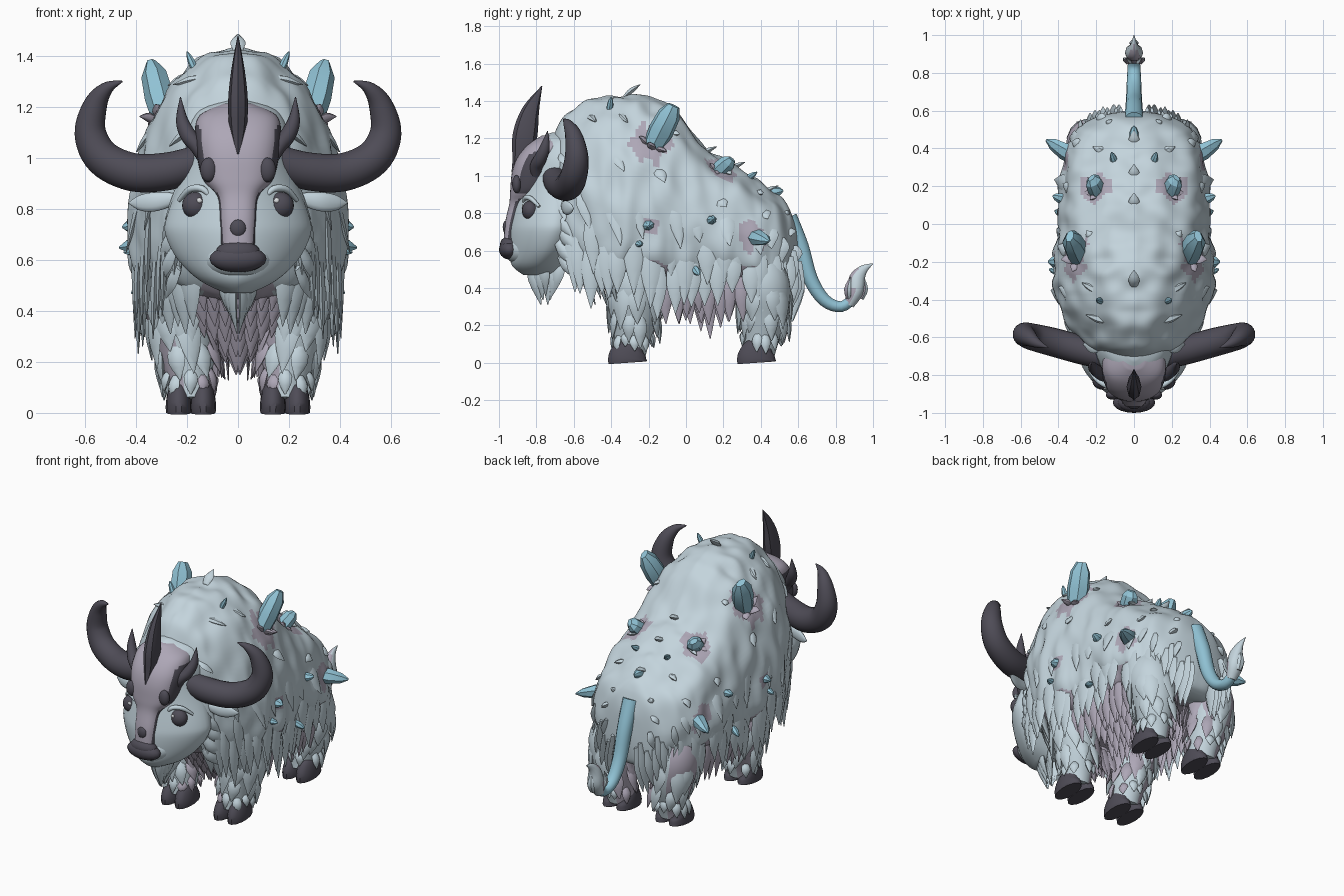
import bpy, bmesh, math, random
from mathutils import Vector, noise

random.seed(4)
if "Cube" in bpy.data.objects:
    bpy.data.objects.remove(bpy.data.objects["Cube"], do_unlink=True)


def material(name, r, g, b):
    m = bpy.data.materials.new(name)
    m.use_nodes = True
    m.diffuse_color = (r, g, b, 1)
    m.node_tree.nodes["Principled BSDF"].inputs["Base Color"].default_value = (r, g, b, 1)
    return m


PALE = material("pale blue fur", .55, .66, .72)
LILAC = material("lilac fur", .42, .385, .47)
DARK = material("charcoal horn", .077, .072, .094)
BLUE = material("ice blue", .28, .54, .66)
WHITE = material("eye glint", .9, .92, .95)


def at(rows, t):
    """Smooth interpolation through rows at index t."""
    n = len(rows)
    i = max(0, min(int(t), n - 2))
    f = t - i
    p = [rows[max(0, min(n - 1, i + k))] for k in (-1, 0, 1, 2)]
    return [b + .5 * f * (c - a + f * (2*a - 5*b + 4*c - d + f * (3*(b - c) + d - a)))
            for a, b, c, d in zip(*p)]


def dense(rows, steps):
    n = (len(rows) - 1) * steps
    return [at(rows, i / steps) for i in range(n + 1)]


def loft(bm, rings):
    vs = [[bm.verts.new(p) for p in ring] for ring in rings]
    n = len(vs[0])
    for a, b in zip(vs, vs[1:]):
        for i in range(n):
            j = (i + 1) % n
            bm.faces.new((a[i], a[j], b[j], b[i]))
    bm.faces.new(vs[0])
    bm.faces.new(vs[-1])


def sweep(bm, rows, ref=(1, 0, 0), sides=12, steps=4):
    """Tube along rows of x, y, z, radius along ref, radius across it."""
    rows = dense(rows, steps)
    pts = [Vector(r[:3]) for r in rows]
    rings = []
    for i, p in enumerate(pts):
        t = (pts[min(i + 1, len(pts) - 1)] - pts[max(i - 1, 0)]).normalized()
        u = Vector(ref)
        u = (u - t * u.dot(t)).normalized()
        v = t.cross(u)
        ru, rv = (max(.001, q) for q in rows[i][3:])
        rings.append([p + u * ru * math.cos(k * math.tau / sides) + v * rv * math.sin(k * math.tau / sides)
                      for k in range(sides)])
    loft(bm, rings)


def lock(bm, base, tip, out, w, bulge=.015):
    """Pointed, flattened lock of fur."""
    mid = base.lerp(tip, .45) + out * bulge
    ref = out.cross(tip - base)
    sweep(bm, [(*base, w * .6, .01), (*mid, w, .016), (*tip, .002, .002)], ref, 6, 3)


def ball(bm, c, r, seg=20):
    made = bmesh.ops.create_uvsphere(bm, u_segments=seg, v_segments=seg // 2, radius=1)["verts"]
    for v in made:
        v.co = Vector(c) + Vector([a * b for a, b in zip(v.co, r)])


def finish(name, bm, mats, rule=None, mirror=False, angle=45):
    if mirror:
        copy = bmesh.ops.duplicate(bm, geom=bm.verts[:] + bm.edges[:] + bm.faces[:])["geom"]
        for v in copy:
            if isinstance(v, bmesh.types.BMVert):
                v.co.x *= -1
    bmesh.ops.recalc_face_normals(bm, faces=bm.faces)
    for f in bm.faces:
        f.smooth = True
        if rule:
            f.material_index = int(rule(f.calc_center_median(), f.normal))
    for e in bm.edges:
        e.smooth = e.calc_face_angle(0) < math.radians(angle)
    mesh = bpy.data.meshes.new(name)
    bm.to_mesh(mesh)
    bm.free()
    for m in mats:
        mesh.materials.append(m)
    ob = bpy.data.objects.new(name, mesh)
    bpy.context.collection.objects.link(ob)


# Body: y, half width, top, widest height, bottom
BODY = [(-.72, .10, 1.2, 1, .78), (-.66, .24, 1.31, .9, .58), (-.55, .34, 1.39, .8, .47),
        (-.4, .405, 1.43, .75, .42), (-.2, .42, 1.42, .72, .4), (-.05, .41, 1.34, .7, .4),
        (.1, .4, 1.16, .7, .4), (.25, .395, 1.06, .68, .4), (.4, .36, .97, .65, .38),
        (.49, .3, .9, .63, .36), (.55, .22, .83, .6, .38), (.585, .12, .75, .58, .42), (.6, .03, .67, .57, .5)]
# Lilac skin around the crystals
PATCHES = [((.3, -.19, 1.17), .11), ((.2, .18, 1.02), .09), ((.4, -.2, .74), .055), ((.35, .34, .68), .08)]


def surf(t, deg):
    y, w, top, mid, low = at(BODY, t)
    s, c = math.sin(math.radians(deg)), math.cos(math.radians(deg))
    if c < 0:
        x, z = w * math.copysign(abs(s) ** .65, s), mid - (mid - low) * abs(c) ** .65
    else:
        x, z = w * s, mid + (top - mid) * c
    p = Vector((x, y, z))
    n = Vector((x, 0, z - mid)).normalized()
    lump = noise.noise(Vector((abs(x) * 9, y * 11, z * 6)))
    return p + n * .026 * lump, n


def body_rule(c, n):
    p = Vector((abs(c.x), c.y, c.z))
    ragged = 1 + .5 * noise.noise(p * 22)
    bare = any((p - Vector(q)).length < r * ragged for q, r in PATCHES)
    return bare or (n.z < -.45 and -.42 < c.y < .42) or (c.y < -.4 and c.z < .64 and p.x < .14)


bm = bmesh.new()
loft(bm, [[surf(i / 14, k * 360 / 130)[0] for k in range(130)] for i in range(len(BODY) * 14 - 13)])
finish("body", bm, [PALE, LILAC], body_rule)

# Legs and cloven hooves
LEG = [(.185, 0, .05, .08, .085), (.188, .01, .12, .088, .095), (.21, .02, .28, .118, .13),
       (.235, .015, .42, .13, .14), (.215, -.01, .54, .1, .11), (.2, -.04, .64, .04, .05)]
pale, lilac = bmesh.new(), bmesh.new()
legs, hooves = bmesh.new(), bmesh.new()
for y0, dx, dy in ((-.3, 0, .01), (.39, -.005, .012)):
    rows = [(x + dx, y + y0 + dy * (z > .2), z, a, b) for x, y, z, a, b in LEG]
    sweep(legs, rows, sides=20)
    for toe in (-1, 1):
        sweep(hooves, [(.185 + toe * .048, y0 + fy, z, a, b) for fy, z, a, b in
                       ((-.012, .0, .049, .104), (-.012, .025, .051, .106), (0, .07, .046, .09),
                        (.015, .1, .035, .06))], sides=14)
    # Locks hanging around each leg
    for z, n, length in ((.16, 10, .085), (.27, 9, .15), (.4, 9, .22), (.5, 9, .25)):
        t = next(i / 20 for i in range(101) if at(rows, i / 20)[2] >= z)
        x, y, _, a, b = at(rows, t)
        for k in range(n):
            ang = (k + random.random() * .6) * math.tau / n
            out = Vector((math.cos(ang), math.sin(ang), 0))
            base = Vector((x + out.x * a * .88, y + out.y * b * .88, z + random.uniform(-.02, .02)))
            tip = base + out * .02 - Vector((.03 * (z > .2), 0, length * random.uniform(.8, 1.2)))
            lock(lilac if out.x < -.5 else pale, base, tip, out, .015 + length * .15, .006)
finish("legs", legs, [PALE, LILAC], lambda c, n: n.x * c.x < 0 and abs(n.x) > .4, mirror=True)
finish("hooves", hooves, [DARK], mirror=True)

# Body coat: small tufts above, long locks along the lower edge
for deg, first, last, n, length, w in ((30, 2, 9.3, 6, .09, .022), (55, 1.2, 9.6, 6, .15, .034),
                                       (75, 1, 10.3, 11, .25, .05), (92, 1, 10.9, 17, .27, .055),
                                       (108, 1.2, 11.2, 20, .23, .05)):
    for k in range(n):
        t = first + (last - first) * (k + random.uniform(-.3, .3)) / (n - 1)
        base, out = surf(t, deg + random.uniform(-7, 7))
        size = length * random.uniform(.8, 1.25) * (1.15 if t < 4.5 else 1)
        end, _ = surf(t + .25, deg + size * 85)
        if deg > 85:
            end = base - Vector((base.x * .09, .02 * (t > 9), size))
        lock(pale, base - out * .028, end + out * .02, out, w, .003)
# Spine tufts
for t, rise in ((3.6, .05), (6.2, .03), (7.2, .03), (8.6, .03)):
    base, out = surf(t, 0)
    lock(pale, base + Vector((0, -.05, -.015)), base + Vector((0, .035, rise)), Vector((0, 0, 1)), .03, .005)
# Chest bib with pale locks beside it, and belly fringe
for k in range(6):
    for j in range(4):
        x = .01 + j * .055
        base = Vector((x, -.55 + k * .05, .66 - k * .06))
        tip = Vector((x * .75, base.y + .07, max(.14 + x * .9, base.z - .26)))
        lock(lilac, base, tip, Vector((.2, -1, 0)), .045, .008)
for k in range(6):
    base = Vector((.19 + k * .03, -.575 + k * .03, .64 - .03 * (k % 2)))
    lock(pale, base, base + Vector((-.015, .06, -.3)), Vector((.4, -1, 0)), .045, .012)
for j, x in enumerate((.04, .14, .24, .31)):
    for k in range(9):
        y = -.17 + k * .057 + random.uniform(-.015, .015)
        base = Vector((x, y, .47))
        drop = random.uniform(.2, .27) + (.08 if j == 0 and 3 < k < 7 else 0)
        lock(lilac, base, Vector((x * .95, y + .01, .47 - drop)), Vector((1, 0, 0)), .04, .005)

# Head: height, half width, front, centre, back
HEAD = [(.47, .05, -.87, -.8, -.7), (.52, .15, -.93, -.78, -.66), (.6, .235, -.945, -.74, -.6),
        (.7, .285, -.95, -.71, -.56), (.77, .28, -.94, -.7, -.55), (.9, .235, -.915, -.68, -.55),
        (1, .21, -.9, -.66, -.55), (1.1, .2, -.865, -.66, -.55), (1.19, .15, -.79, -.66, -.56),
        (1.23, .04, -.72, -.66, -.6)]


def face_ring(row, sides, power):
    z, w, front, mid, back = row
    ring = []
    for k in range(sides):
        s, c = math.sin(k * math.tau / sides), math.cos(k * math.tau / sides)
        reach = (mid - front) * c ** power if c > 0 else (back - mid) * c
        ring.append((w * math.copysign(abs(s) ** (power if c > 0 else 1), s), mid - reach, z))
    return ring


bm = bmesh.new()
loft(bm, [face_ring(r, 40, 1.25) for r in dense(HEAD, 4)])
finish("head", bm, [PALE])
bm = bmesh.new()
sweep(bm, [(0, -.72, .63, .2, .13), (0, -.85, .61, .15, .1), (0, -.92, .6, .105, .07),
           (0, -.95, .6, .06, .045)], sides=24)
finish("muzzle", bm, [PALE])

# Bony face mask, dark along its sides
MASK = [(.64, .066, -.975, -.92, -.87), (.75, .075, -.967, -.89, -.84), (.85, .086, -.945, -.86, -.8),
        (.92, .14, -.94, -.82, -.76), (1.02, .162, -.93, -.79, -.7), (1.1, .17, -.9, -.75, -.66),
        (1.17, .15, -.84, -.72, -.62), (1.215, .06, -.77, -.68, -.62)]
bm = bmesh.new()
loft(bm, [face_ring(r, 40, .8) for r in dense(MASK, 5)])
finish("face_mask", bm, [LILAC, DARK], lambda c, n: abs(n.x) > .78 and c.z < 1.13)
bm = bmesh.new()
sweep(bm, [(.14, -.8, 1.0, .02, .03), (.165, -.8, 1.05, .028, .034), (.195, -.78, 1.09, .032, .034),
           (.22, -.755, 1.15, .024, .027), (.226, -.74, 1.24, .002, .002)])
finish("mask_prongs", bm, [DARK], mirror=True)
bm = bmesh.new()
ball(bm, (.115, -.905, .955), (.034, .025, .048))
finish("mask_sockets", bm, [DARK], mirror=True)
bm = bmesh.new()
ball(bm, (0, -.945, .605), (.112, .055, .053))
ball(bm, (0, -.945, .63), (.088, .05, .047))
ball(bm, (0, -.962, .725), (.032, .018, .035))
finish("nose", bm, [DARK])

# Eyes
bm = bmesh.new()
ball(bm, (.166, -.832, .815), (.054, .045, .053))
finish("eyes", bm, [DARK], mirror=True)
bm = bmesh.new()
ball(bm, (.152, -.872, .835), (.011, .006, .011), 10)
finish("eye_glints", bm, [WHITE], mirror=True)
bm = bmesh.new()
sweep(bm, [(.105, -.865, .845, .008, .008), (.14, -.86, .88, .013, .013), (.19, -.83, .878, .013, .013),
           (.232, -.785, .835, .008, .008)])
finish("brows", bm, [PALE], mirror=True)

# Ears
bm = bmesh.new()
sweep(bm, [(.23, -.66, .845, .018, .01), (.32, -.645, .83, .037, .016),
           (.385, -.62, .825, .03, .012), (.43, -.6, .825, .002, .002)], (0, 0, 1))
finish("ears", bm, [PALE], mirror=True)

# Horns
bm = bmesh.new()
sweep(bm, [(.15, -.7, .985, .07, .07), (.27, -.67, .95, .075, .075), (.41, -.63, .945, .076, .076),
           (.53, -.6, 1, .072, .072), (.58, -.585, 1.1, .063, .063), (.56, -.6, 1.21, .047, .047),
           (.515, -.63, 1.275, .026, .026), (.455, -.655, 1.302, .003, .003)], (0, 1, 0), 18, 6)
finish("side_horns", bm, [DARK], mirror=True)
bm = bmesh.new()
sweep(bm, [(0, -.915, 1.01, .01, .02), (0, -.875, 1.1, .032, .055), (0, -.86, 1.22, .039, .066),
           (0, -.83, 1.35, .026, .046), (0, -.77, 1.48, .002, .002)], sides=8)
finish("brow_horn", bm, [DARK], angle=30)

# Beard and cheek locks
for k in range(6):
    x, y = .012 + .022 * (k % 3), -.83 + .035 * k
    lock(pale, Vector((x, y, .56)), Vector((x * .3, y * .35 - .485, .31 + .025 * (k % 3))), Vector((1, -.4, 0)), .036)
for k in range(6):
    z = .92 - k * .07
    x, y = .2 + .055 * math.sin(k * .5), -.69 + .015 * (k % 2)
    lock(pale, Vector((x, y, z)), Vector((x + .05, y + .09, z - .12)), Vector((.8, -.6, 0)), .032, .005)

# Ice crystals: base, tip, width; the broadest are blunt and ringed with lilac fur
SHARDS = [((.285, -.18, 1.15), (.34, -.065, 1.375), .07), ((.185, .16, 1.01), (.225, .245, 1.09), .052),
          ((.3, .345, .68), (.465, .445, .65), .049), ((.37, -.2, .74), (.455, -.2, .73), .038),
          ((.37, .13, .76), (.43, .15, .77), .028), ((.38, -.26, .64), (.45, -.24, .63), .022),
          ((.17, -.41, 1.35), (.2, -.4, 1.42), .018), ((0, .45, .91), (0, .52, .92), .03),
          ((.1, .32, .98), (.12, .38, 1.02), .02), ((.37, .05, .5), (.42, .07, .47), .022)]
bm = bmesh.new()
for base, tip, w in SHARDS:
    a, b = Vector(base), Vector(tip)
    ax = (b - a).normalized()
    blunt = .5 if w >= .05 else .15
    p, q, r = a - ax * .03, a.lerp(b, .4), a.lerp(b, .78)
    sweep(bm, [(*p, w * .75, w * .7), (*q, w, w * .85), (*r, w * (.6 + blunt * .6), w * (.45 + blunt * .6)),
               (*b, w * blunt, w * blunt * .6)], (0, 1, .4), 7, 1)
    if w >= .05:
        u = ax.orthogonal().normalized()
        v = ax.cross(u)
        for k in range(6):
            d = u * math.cos(k * 1.05) + v * math.sin(k * 1.05)
            lock(lilac, a + d * w * .5, a + d * w * 1.4 + ax * .03, ax, w * .4, .008)
finish("ice_crystals", bm, [BLUE], mirror=True, angle=25)
finish("pale_locks", pale, [PALE], mirror=True, angle=50)
finish("lilac_locks", lilac, [LILAC], mirror=True, angle=50)

# Tail and its tuft
bm = bmesh.new()
sweep(bm, [(0, .55, .78, .05, .045), (0, .615, .62, .046, .043), (0, .665, .45, .042, .04),
           (0, .74, .335, .039, .035), (0, .83, .3, .034, .03), (0, .9, .35, .028, .028)], sides=14)
finish("tail", bm, [BLUE])
bm = bmesh.new()
sweep(bm, [(0, .87, .31, .03, .03), (0, .905, .38, .048, .045), (0, .915, .45, .038, .045),
           (0, .95, .5, .018, .025), (0, 1, .53, .002, .002)], sides=10)
for x, y in ((.03, .87), (-.03, .87), (0, .94)):
    lock(bm, Vector((x * .6, y, .34)), Vector((x * 1.4, y + .01, .46)), Vector((x, y - .9, 0)).normalized(), .025)
finish("tail_tuft", bm, [PALE, LILAC], lambda c, n: n.y < -.3)
